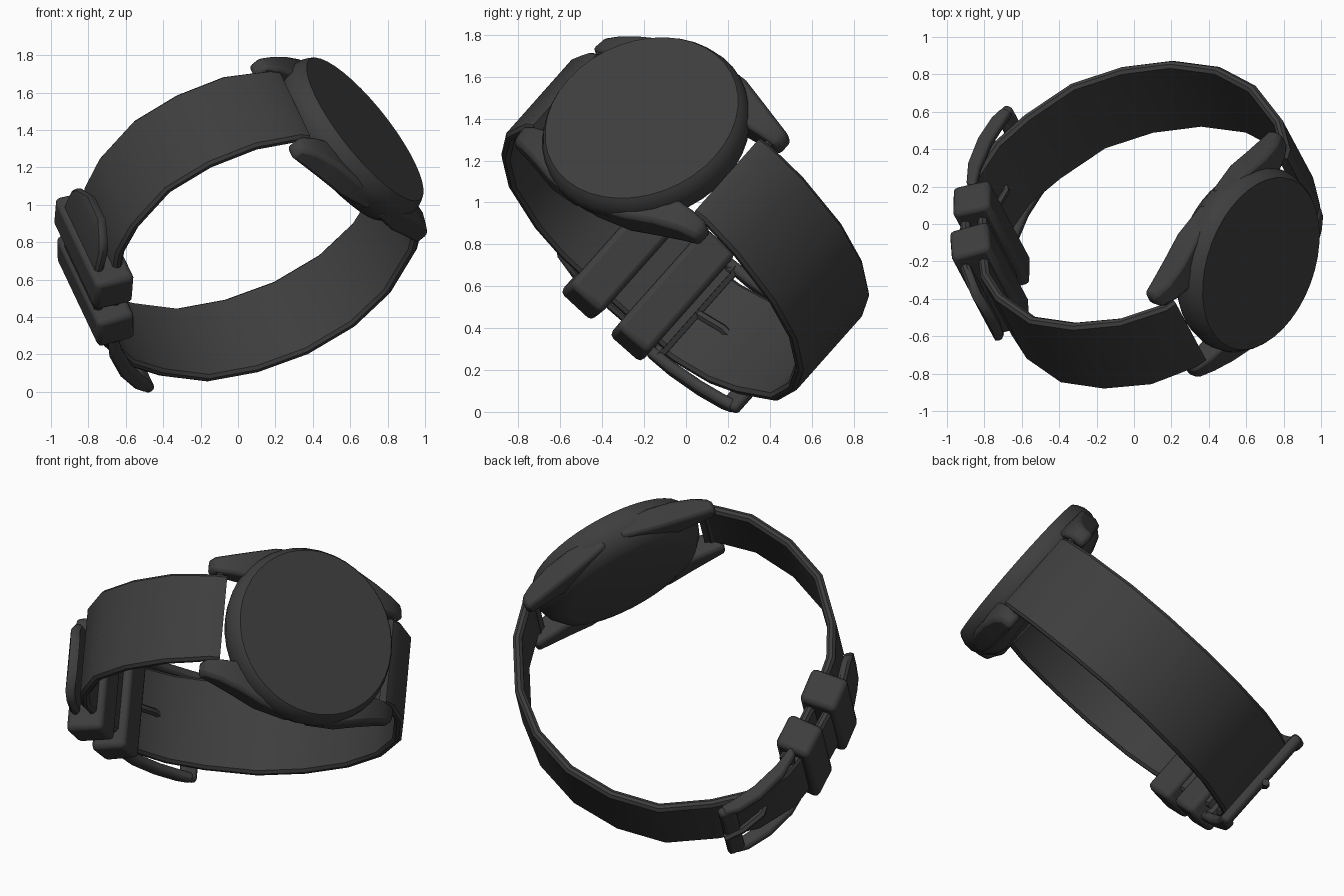
import bpy, bmesh, math
from mathutils import Vector, Matrix

if "Cube" in bpy.data.objects:
    bpy.data.objects.remove(bpy.data.objects["Cube"])

# Watch frame: X = strap direction, Y = strap width, Z = out of the dial
T = Vector((0.563, 0.733, -0.384)).normalized()
N = Vector((0.75, -0.275, 0.60))
N = (N - T * N.dot(T)).normalized()
W = N.cross(T)
FRAME = Matrix((T, W, N)).transposed().to_4x4()
FRAME.translation = (-0.194, 0.4005, 0.4315)
DIAL = Vector((-0.33, 0.01, 1.405))
K = 1.035  # strap loop stretch along X

charcoal = bpy.data.materials.new("charcoal")
charcoal.diffuse_color = (0.048, 0.048, 0.048, 1)
charcoal.use_nodes = True
charcoal.node_tree.nodes["Principled BSDF"].inputs["Base Color"].default_value = charcoal.diffuse_color
parts = []


def finish(name, bm, bevel=0.0, segments=2):
    bmesh.ops.recalc_face_normals(bm, faces=bm.faces)
    me = bpy.data.meshes.new(name)
    bm.to_mesh(me)
    bm.free()
    me.materials.append(charcoal)
    ob = bpy.data.objects.new(name, me)
    bpy.context.collection.objects.link(ob)
    if bevel:
        m = ob.modifiers.new("round", 'BEVEL')
        m.width, m.segments, m.limit_method = bevel, segments, 'ANGLE'
        m.angle_limit = math.radians(40)
    parts.append(ob)
    return ob


def loft(name, rings, bevel=0.0):
    """Skin closed rings of points and cap both ends."""
    bm = bmesh.new()
    vs = [[bm.verts.new(p) for p in r] for r in rings]
    n = len(vs[0])
    for r0, r1 in zip(vs, vs[1:]):
        for i in range(n):
            j = (i + 1) % n
            bm.faces.new((r0[i], r0[j], r1[j], r1[i]))
    bm.faces.new(vs[0])
    bm.faces.new(vs[-1])
    return finish(name, bm, bevel)


def strap(name, path, thick=0.052):
    """path: (x, z, half width) along the outer surface, counter-clockwise."""
    path = [(x * K, z, hw) for x, z, hw in path]
    rings = []
    for i, (x, z, hw) in enumerate(path):
        p, q = path[max(i - 1, 0)], path[min(i + 1, len(path) - 1)]
        d = Vector((q[0] - p[0], 0, q[1] - p[1])).normalized()
        inward = Vector((-d.z, 0, d.x))
        o = Vector((x, 0, z))
        e = 0.016
        section = [(-hw + e, 0), (hw - e, 0), (hw, e), (hw, thick - e),
                   (hw - e, thick), (-hw + e, thick), (-hw, thick - e), (-hw, e)]
        rings.append([o + Vector((0, y, 0)) + inward * k for y, k in section])
    return loft(name, rings)


def box(name, centre, size, slope=0.0, bevel=0.028):
    bm = bmesh.new()
    bmesh.ops.create_cube(bm, size=1)
    x, y, z = centre
    bm.transform(Matrix.Translation((x * K, y, z)) @ Matrix.Rotation(slope, 4, 'Y')
                 @ Matrix.Diagonal((*size, 1)))
    return finish(name, bm, bevel)


def rod(name, points, radius):
    """Round bar following a path of points."""
    cu = bpy.data.curves.new(name, 'CURVE')
    cu.dimensions, cu.bevel_depth, cu.bevel_resolution = '3D', radius, 1
    cu.use_fill_caps = True
    sp = cu.splines.new('POLY')
    sp.points.add(len(points) - 1)
    for sp_pt, p in zip(sp.points, points):
        sp_pt.co = (*p, 1)
    tmp = bpy.data.objects.new(name, cu)
    bpy.context.collection.objects.link(tmp)
    bm = bmesh.new()
    bm.from_mesh(tmp.to_mesh())
    bpy.data.objects.remove(tmp)
    return finish(name, bm)


# Case and flat dial, turned from one profile
profile = [(0.478, 0), (0.491, -0.018), (0.508, -0.06), (0.51, -0.11),
           (0.488, -0.17), (0.44, -0.225), (0.37, -0.25)]
loft("case", [[DIAL + Vector((r * math.cos(a), r * math.sin(a), z))
               for a in (2 * math.pi * k / 40 for k in range(40))]
              for r, z in profile])

# Four lugs sweeping out of the case: x, inner y, outer y, top z, bottom z
lug = [(0.05, 0.20, 0.50, -0.06, -0.17), (0.25, 0.23, 0.465, -0.05, -0.205),
       (0.39, 0.25, 0.415, -0.06, -0.215), (0.51, 0.255, 0.375, -0.09, -0.225),
       (0.58, 0.26, 0.355, -0.125, -0.23), (0.60, 0.265, 0.345, -0.15, -0.225)]
for sx in (-1, 1):
    for sy in (-1, 1):
        loft("lug", [[DIAL + Vector((sx * x, sy * y, z)) for y, z in
                      ((y0, zt), (y1, zt - 0.02), (y1, zb), (y0, zb))]
                     for x, y0, y1, zt, zb in lug], bevel=0.022)

# Spring bars between the lugs
for sx in (-1, 1):
    rod("spring_bar", [DIAL + Vector((sx * 0.55, y, -0.155)) for y in (-0.28, 0.28)], 0.02)

# Strap half that carries the buckle
strap("buckle_strap", [
    (-0.83, 1.30, 0.255), (-0.885, 1.275, 0.255), (-0.96, 1.20, 0.26),
    (-1.067, 1.09, 0.265), (-1.184, 0.846, 0.265), (-1.234, 0.579, 0.265),
    (-1.17, 0.289, 0.265), (-1.07, 0.105, 0.26), (-0.92, -0.04, 0.255),
    (-0.68, -0.22, 0.255), (-0.57, -0.30, 0.255)])

# Strap half with the long tail, from tip to lug
strap("tail_strap", [
    (-1.185, 0.14, 0.10), (-1.165, 0.09, 0.20), (-1.13, 0.045, 0.24),
    (-1.06, -0.045, 0.255), (-0.985, -0.118, 0.255), (-0.745, -0.287, 0.255),
    (-0.53, -0.385, 0.255), (-0.30, -0.40, 0.26), (-0.088, -0.341, 0.265),
    (0.179, -0.215, 0.265), (0.371, -0.004, 0.265), (0.506, 0.251, 0.265),
    (0.564, 0.539, 0.265), (0.53, 0.818, 0.265), (0.395, 1.11, 0.26),
    (0.25, 1.275, 0.255), (0.19, 1.30, 0.255)])

# Two keeper loops around both layers
box("upper_keeper", (-0.925, -0.01, -0.055), (0.205, 0.675, 0.22), math.radians(40))
box("lower_keeper", (-0.685, -0.01, -0.228), (0.20, 0.675, 0.21), math.radians(36))

# Buckle frame with bowed rails, hinge bar and prong
rail = [(-0.62, -0.285, 0.03), (-0.50, -0.355, 0.04), (-0.34, -0.405, 0.042),
        (-0.20, -0.418, 0.04), (-0.125, -0.41, 0.03)]
for sy in (-1, 1):
    loft("buckle_rail", [[Vector((x * K, sy * y, z + h)) for y, h in
                          ((0.27, r), (0.325, r), (0.325, -r), (0.27, -r))]
                         for x, z, r in rail], bevel=0.018)
box("buckle_bar", (-0.145, 0, -0.415), (0.10, 0.64, 0.06), math.radians(-5), 0.022)
rod("hinge_bar", [(-0.60, y, -0.31) for y in (-0.30, 0.30)], 0.033)
rod("prong", [(-0.60, 0, -0.31), (-0.43, 0, -0.33), (-0.34, 0, -0.42),
              (-0.20, 0, -0.45), (-0.09, 0, -0.445)], 0.022)

# Place in the world
for ob in parts:
    ob.matrix_world = FRAME
    ob.select_set(True)
bpy.context.view_layer.objects.active = parts[0]
bpy.ops.object.shade_smooth_by_angle(angle=math.radians(40))
